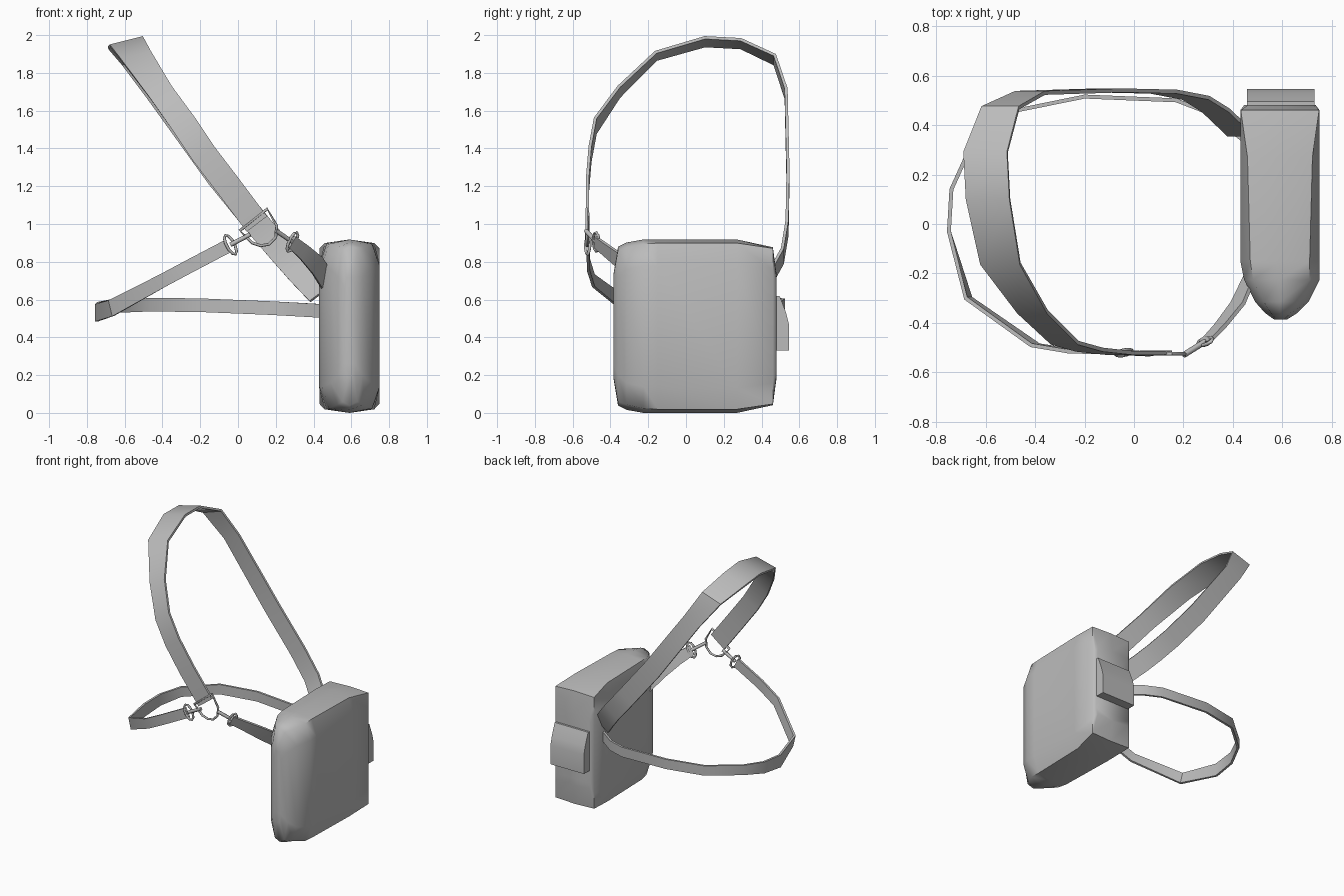
import bpy, bmesh, math
from mathutils import Vector

cube = bpy.data.objects.get("Cube")
if cube:
    bpy.data.objects.remove(cube, do_unlink=True)

grey = bpy.data.materials.new("plain grey")
grey.diffuse_color = (0.5, 0.5, 0.5, 1)
grey.use_nodes = True
grey.node_tree.nodes["Principled BSDF"].inputs["Base Color"].default_value = (0.5, 0.5, 0.5, 1)


def loft(name, rings, angle=40, closed=False):
    """Skin a list of equal-length point rings into one mesh."""
    bm = bmesh.new()
    vs = [[bm.verts.new(p) for p in r] for r in rings]
    n = len(vs[0])
    pairs = list(zip(vs, vs[1:]))
    if closed:
        pairs.append((vs[-1], vs[0]))
    else:
        bm.faces.new(vs[0])
        bm.faces.new(vs[-1])
    for a, b in pairs:
        for i in range(n):
            j = (i + 1) % n
            bm.faces.new((a[i], a[j], b[j], b[i]))
    bmesh.ops.recalc_face_normals(bm, faces=bm.faces)
    mesh = bpy.data.meshes.new(name)
    bm.to_mesh(mesh)
    bm.free()
    mesh.materials.append(grey)
    ob = bpy.data.objects.new(name, mesh)
    bpy.context.collection.objects.link(ob)
    bpy.ops.object.select_all(action='DESELECT')
    ob.select_set(True)
    bpy.context.view_layer.objects.active = ob
    bpy.ops.object.shade_smooth_by_angle(angle=math.radians(angle))
    return ob


def tangents(pts, closed=False):
    n = len(pts)
    if closed:
        return [(pts[(i + 1) % n] - pts[i - 1]).normalized() for i in range(n)]
    return [(pts[min(i + 1, n - 1)] - pts[max(i - 1, 0)]).normalized() for i in range(n)]


def ribbon(name, path, thick=0.016):
    """Flat strap; each station is (point, half-width vector)."""
    pts = [Vector(p) for p, w in path]
    rings = []
    for p, t, (_, w) in zip(pts, tangents(pts), path):
        w = Vector(w)
        n = t.cross(w).normalized() * thick / 2
        rings.append([p + w + n, p - w + n, p - w - n, p + w - n])
    loft(name, rings)


def wire(name, pts, r, closed=False, sides=6):
    """Round rod along a path."""
    pts = [Vector(p) for p in pts]
    rings = []
    for p, t in zip(pts, tangents(pts, closed)):
        u = t.cross(Vector((0.2, 1, 0.1))).normalized()
        v = t.cross(u)
        rings.append([p + r * (u * math.cos(a) + v * math.sin(a))
                      for a in (math.tau * k / sides for k in range(sides))])
    loft(name, rings, 70, closed)


# Bag body: y, left width, right width, shoulder ratio, top, shoulder, side heights
CX, CZ = 0.59, 0.459
stations = [
    (-0.385, 0.025, 0.03, 0.6, 0.27, 0.26, 0.20),
    (-0.36, 0.06, 0.07, 0.6, 0.42, 0.40, 0.26),
    (-0.315, 0.10, 0.115, 0.65, 0.443, 0.415, 0.30),
    (-0.225, 0.145, 0.16, 0.75, 0.459, 0.435, 0.32),
    (-0.15, 0.16, 0.16, 0.75, 0.459, 0.44, 0.32),
    (0.27, 0.16, 0.16, 0.82, 0.459, 0.44, 0.33),
    (0.46, 0.16, 0.16, 0.99, 0.418, 0.412, 0.30),
    (0.48, 0.145, 0.145, 0.9, 0.27, 0.26, 0.22),
]
rings = []
for y, wl, wr, s, ht, hc, he in stations:
    half = [(0, ht), (wr * s, hc), (wr, he), (wr, -he), (wr * s, -hc), (0, -ht)]
    other = [(-wl * s, -hc), (-wl, -he), (-wl, he), (-wl * s, hc)]
    rings.append([(CX + x, y, CZ + z) for x, z in half + other])
loft("bag_body", rings, 60)

# Small pocket on the back end of the bag
profile = [(0.45, 0.62), (0.495, 0.62), (0.507, 0.59), (0.53, 0.53),
           (0.545, 0.47), (0.545, 0.33), (0.45, 0.33)]
loft("back_pocket", [[(x, y, z) for y, z in profile] for x in (0.456, 0.73)], 35)

# Wide shoulder strap
low, mid, top = (0.054, 0, 0.041), (0.06, 0, 0.028), (0.088, 0, 0.022)
ribbon("shoulder_strap", [
    ((0.10, -0.52, 1.00), low), ((-0.05, -0.522, 1.20), low),
    ((-0.18, -0.508, 1.37), low), ((-0.28, -0.48, 1.52), low),
    ((-0.41, -0.355, 1.70), mid), ((-0.54, -0.16, 1.89), (0.08, 0, 0.02)),
    ((-0.59, 0.10, 1.965), top), ((-0.60, 0.29, 1.955), top),
    ((-0.54, 0.47, 1.87), (0.075, 0, 0.025)), ((-0.42, 0.53, 1.69), mid),
    ((-0.10, 0.54, 1.25), low), ((0.12, 0.535, 0.98), low),
    ((0.25, 0.51, 0.83), low), ((0.33, 0.46, 0.74), low),
    ((0.435, 0.36, 0.63), low)])

# Narrow belt strap running round to the front
up, lean = (0, 0, 0.036), (-0.016, 0, 0.032)
ribbon("belt_strap", [
    ((0.44, 0.34, 0.54), up), ((0.30, 0.45, 0.548), up),
    ((0.17, 0.50, 0.555), up), ((-0.20, 0.515, 0.57), up),
    ((-0.47, 0.46, 0.573), up), ((-0.67, 0.29, 0.565), up),
    ((-0.738, 0.14, 0.545), (0, 0, 0.042)), ((-0.748, -0.03, 0.53), (0, 0, 0.046)),
    ((-0.67, -0.30, 0.555), (-0.01, 0, 0.042)), ((-0.40, -0.49, 0.70), lean),
    ((-0.25, -0.515, 0.78), lean), ((-0.05, -0.52, 0.885), lean)])

# Short strap from the bag to the ring
ribbon("short_strap", [
    ((0.47, -0.21, 0.70), (0.02, 0, 0.05)), ((0.42, -0.32, 0.78), (0.024, 0, 0.045)),
    ((0.35, -0.41, 0.85), (0.02, 0, 0.036)), ((0.285, -0.48, 0.905), (0.017, 0, 0.03))])

# D-shaped ring joining the straps
wire("d_ring", [(x, -0.525, z) for x, z in (
    (0.01, 0.965), (0.155, 1.08), (0.205, 0.99), (0.20, 0.93), (0.165, 0.893),
    (0.12, 0.885), (0.075, 0.90), (0.05, 0.925))], 0.008, True)

# Swivel clips: an oval collar and a rod to the ring
for side, c, axis, across, end in (
        ("right", (-0.04, -0.52, 0.89), (-0.027, 0, 0.05), (0.018, 0.012, 0.010), (0.065, -0.525, 0.945)),
        ("left", (0.288, -0.475, 0.905), (0.024, 0, 0.05), (0.016, 0.016, -0.008), (0.20, -0.53, 0.965))):
    c, axis, across = Vector(c), Vector(axis), Vector(across)
    oval = [c + axis * math.cos(a) + across * math.sin(a)
            for a in (math.tau * k / 10 for k in range(10))]
    wire(side + "_clip_collar", oval, 0.008, True)
    wire(side + "_clip_rod", [c, Vector(end)], 0.012)
